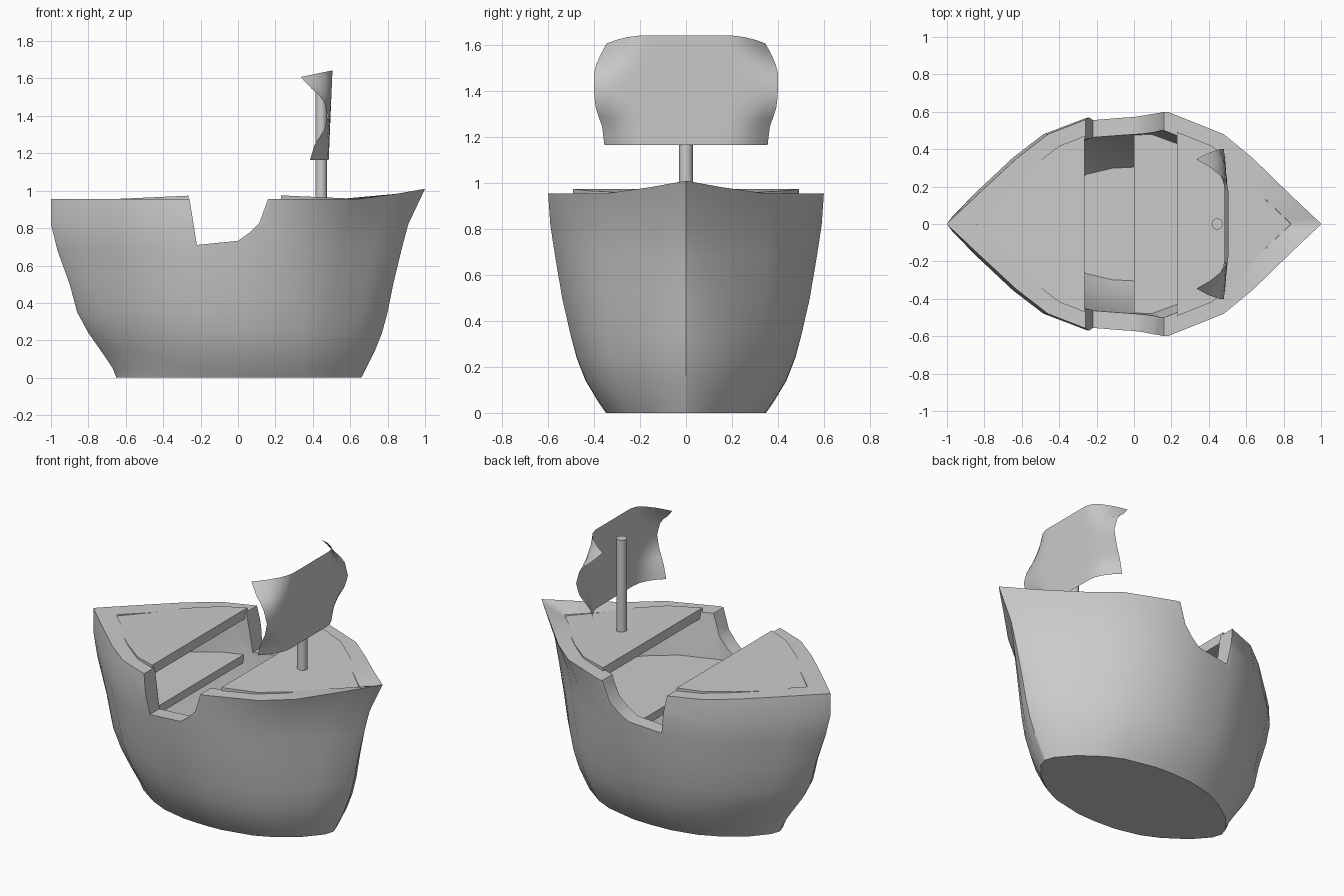
import bpy, bmesh, math

if "Cube" in bpy.data.objects:
    bpy.data.objects.remove(bpy.data.objects["Cube"])

# half-breadth of the deck plan: position along the keel, fraction of beam, fuller bottom fraction
PLAN = [(-1, 0, 0), (-.97, .05, .2), (-.84, .255, .5), (-.63, .58, .76), (-.46, .8, .89),
        (-.22, .955, .98), (0, .98, 1), (.18, 1, .98), (.48, .8, .88), (.64, .58, .76),
        (.84, .255, .5), (.97, .05, .2), (1, 0, 0)]
# height, stern x, bow x, half beam
LEVELS = [(0, -.65, .66, .35), (.05, -.67, .685, .385), (.14, -.73, .73, .44), (.24, -.80, .77, .48),
          (.35, -.86, .80, .51), (.5, -.90, .83, .543), (.68, -.965, .873, .572),
          (.82, -1, .91, .592), (.955, -1, 1, .6)]


def lerp_table(table, k):
    for a, b in zip(table, table[1:]):
        if k <= b[0]:
            f = (k - a[0]) / (b[0] - a[0])
            return [p + (q - p) * f for p, q in zip(a, b)]
    return list(table[-1])


def half_outline(z, scale=1.0):
    """Points (x, half width) of the hull at height z."""
    _, x0, x1, w = lerp_table(LEVELS, z)
    mix = max(0, 1 - z / .955) * .8
    mid, half = (x0 + x1) / 2, (x1 - x0) / 2
    return [(mid + s * half * scale, w * scale * (a + (b - a) * mix)) for s, a, b in PLAN]


def finish(name, bm, angle=30):
    bmesh.ops.remove_doubles(bm, verts=bm.verts, dist=1e-5)
    bmesh.ops.recalc_face_normals(bm, faces=bm.faces)
    me = bpy.data.meshes.new(name)
    bm.to_mesh(me)
    bm.free()
    ob = bpy.data.objects.new(name, me)
    bpy.context.collection.objects.link(ob)
    bpy.ops.object.select_all(action='DESELECT')
    ob.select_set(True)
    bpy.context.view_layer.objects.active = ob
    if angle:
        bpy.ops.object.shade_smooth_by_angle(angle=math.radians(angle))
    return ob


def prism(name, rings, angle=0):
    """Closed loft through equal-length rings of points."""
    bm = bmesh.new()
    vs = [[bm.verts.new(p) for p in r] for r in rings]
    n = len(vs[0])
    for a, b in zip(vs, vs[1:]):
        for i in range(n):
            j = (i + 1) % n
            bm.faces.new((a[i], a[j], b[j], b[i]))
    bm.faces.new(vs[0])
    bm.faces.new(vs[-1])
    return finish(name, bm, angle)


def ring(z, scale, height):
    o = half_outline(z, scale)
    pts = o + [(x, -w) for x, w in o[-2:0:-1]]
    return [(x, y, height(x)) for x, y in pts]


# hull: outer shell up, over the rim with its raised bow, inner shell down to the floor
rings = [ring(l[0], 1, lambda x, z=l[0]: z) for l in LEVELS[:-1]]
rings.append(ring(.955, 1, lambda x: .955 + .055 * max(0, (x - .68) / .32)))
for z in (.955, .68, .35, .14, .02):
    rings.append(ring(z, .84, lambda x, z=z: z))
hull = prism("hull", rings)

# side openings cut through both gunwales
prof = [(-.26, 1.2), (-.26, .96), (-.22, .71), (0, .732), (.06, .775), (.115, .83),
        (.16, .955), (.16, 1.2)]
cutter = prism("opening_cutter", [[(x, y, z) for x, z in prof] for y in (-1, 1)])
cutter.hide_render = True
bpy.context.view_layer.objects.active = hull
mod = hull.modifiers.new("openings", 'BOOLEAN')
mod.operation = 'DIFFERENCE'
mod.solver = 'EXACT'
mod.object = cutter
bpy.ops.object.modifier_apply(modifier=mod.name)
bpy.data.objects.remove(cutter)
hull.select_set(True)
bpy.ops.object.shade_smooth_by_angle(angle=math.radians(30))


def deck(name, z, scale, x0, x1, top, thick=.05):
    o = half_outline(z, scale)
    x0, x1 = max(x0, o[0][0]), min(x1, o[-1][0])
    xs = [x0] + [p[0] for p in o if x0 < p[0] < x1] + [x1]
    half = [(x, max(.002, lerp_table(o, x)[1])) for x in xs]
    loop = half + [(x, -w) for x, w in reversed(half)]
    prism(name, [[(x, y, top(x) - d) for x, y in loop] for d in (thick, 0)])


# upper decks slope gently down toward the ends, lower decks are level
slope = lambda x: .974 - .045 * (abs(x) - .25)
deck("stern_deck", .955, .87, -2, -.265, slope, .06)
deck("bow_deck", .955, .87, .23, 2, slope, .06)
deck("stern_lower_deck", .68, .86, -2, -.27, lambda x: .69)
deck("bow_lower_deck", .68, .86, 0, 2, lambda x: .69)

# mast
bpy.ops.mesh.primitive_cylinder_add(vertices=16, radius=.03, depth=.63, location=(.445, 0, 1.225))
bpy.context.object.name = "mast"
bpy.ops.object.shade_smooth_by_angle(angle=math.radians(30))

# sail: height fraction, half width, backward curl of the side edge
SAIL = [(0, .355, .10), (.17, .365, .075), (.35, .395, .02), (.5, .4, .005),
        (.7, .4, .03), (.85, .375, .10), (1, .345, .15)]
bm = bmesh.new()
NU, NV = 16, 12
grid = []
for j in range(NV + 1):
    v, w, curl = lerp_table(SAIL, j / NV)
    row = []
    for i in range(NU + 1):
        u = i / NU * 2 - 1
        e = max(0, (abs(u) - .5) / .5) ** 2
        x = .485 + .02 * v * (1 - e) - curl * e
        row.append(bm.verts.new((x, u * w, 1.165 + .478 * v - .035 * e * v ** 4)))
    grid.append(row)
for a, b in zip(grid, grid[1:]):
    for i in range(NU):
        bm.faces.new((a[i], a[i + 1], b[i + 1], b[i]))
finish("sail", bm, 60)
